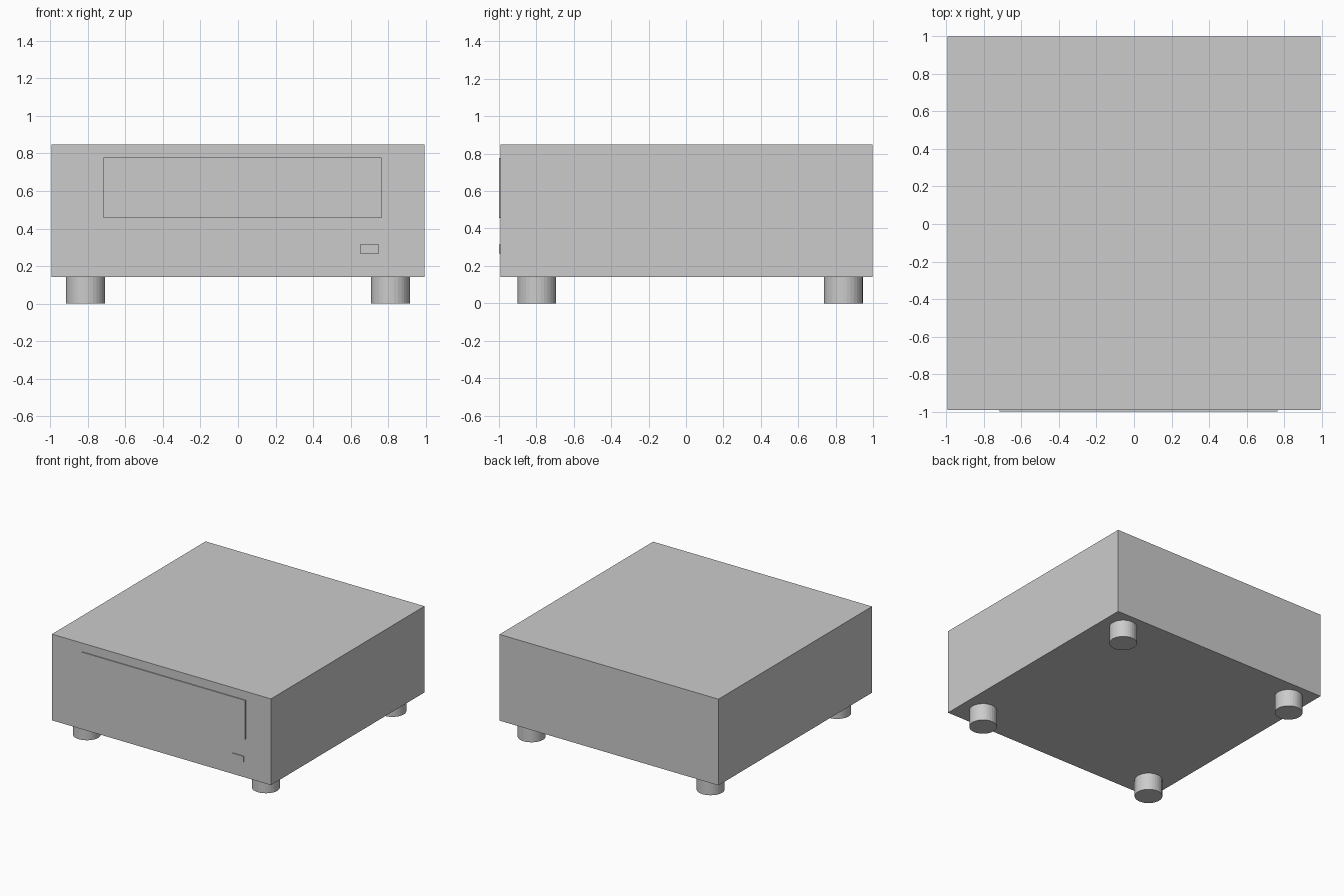
import bpy

if "Cube" in bpy.data.objects:
    bpy.data.objects.remove(bpy.data.objects["Cube"])


def box(name, x0, x1, y0, y1, z0, z1):
    bpy.ops.mesh.primitive_cube_add(
        size=1, location=((x0 + x1) / 2, (y0 + y1) / 2, (z0 + z1) / 2))
    ob = bpy.context.object
    ob.name = name
    ob.scale = (x1 - x0, y1 - y0, z1 - z0)
    bpy.ops.object.transform_apply(location=False, rotation=False, scale=True)
    return ob


# Main housing
box("housing", -0.993, 0.993, -0.992, 0.998, 0.141, 0.848)

# Thin raised display and small button on the front
box("display_panel", -0.717, 0.765, -1.0, -0.99, 0.457, 0.777)
box("front_button", 0.65, 0.75, -1.0, -0.99, 0.266, 0.314)

# Four round feet
for side, x in (("left", -0.812), ("right", 0.812)):
    for end, y in (("front", -0.798), ("back", 0.841)):
        bpy.ops.mesh.primitive_cylinder_add(
            vertices=32, radius=0.104, depth=0.141, location=(x, y, 0.0705))
        bpy.context.object.name = f"{end}_{side}_foot"
